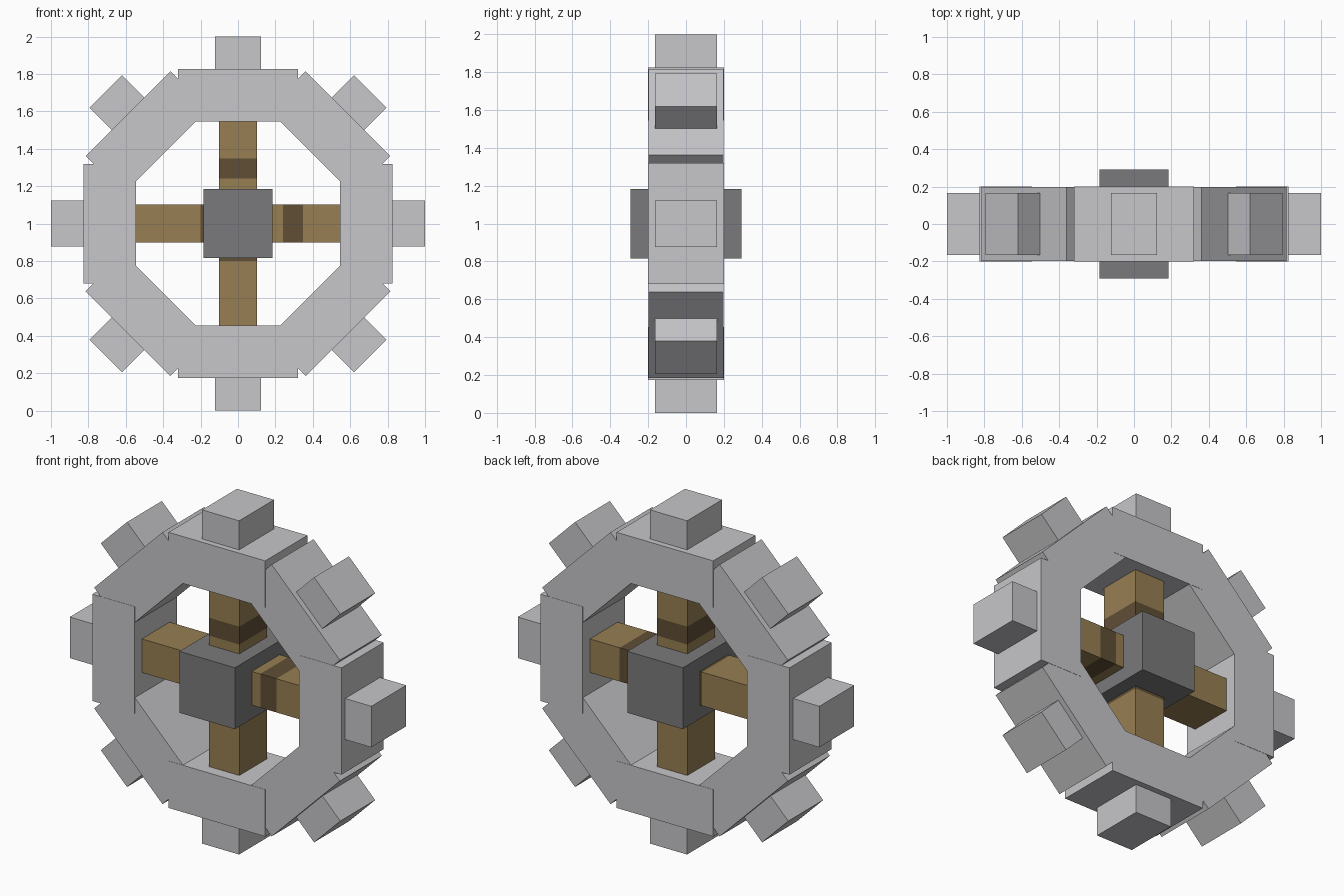
import bpy, bmesh, math
from mathutils import Matrix, Vector

old = bpy.data.objects.get("Cube")
if old:
    bpy.data.objects.remove(old, do_unlink=True)


def material(name, rgb):
    mat = bpy.data.materials.new(name)
    mat.use_nodes = True
    mat.diffuse_color = (*rgb, 1)
    mat.node_tree.nodes["Principled BSDF"].inputs["Base Color"].default_value = (*rgb, 1)
    return mat


LIGHT = material("light_grey", (0.57, 0.57, 0.59))
HUB = material("dark_grey", (0.195, 0.195, 0.2))
WOOD = material("wood", (0.31, 0.21, 0.085))
DARK = material("dark_wood", (0.115, 0.077, 0.036))

CENTRE = Matrix.Translation((0, 0, 1))


def box(name, low, high, mats, angle=0, bands=()):
    """Box between two corners, turned about the axle; bands are darker x ranges."""
    low, high = Vector(low), Vector(high)
    bm = bmesh.new()
    bmesh.ops.create_cube(bm, size=1)
    bmesh.ops.scale(bm, vec=high - low, verts=bm.verts)
    bmesh.ops.translate(bm, vec=(low + high) / 2, verts=bm.verts)
    for x in [edge for band in bands for edge in band]:
        bmesh.ops.bisect_plane(bm, geom=bm.verts[:] + bm.edges[:] + bm.faces[:],
                               plane_co=(x, 0, 0), plane_no=(1, 0, 0))
    for face in bm.faces:
        x = face.calc_center_median().x
        face.material_index = int(any(a < x < b for a, b in bands))
    bm.transform(CENTRE @ Matrix.Rotation(-angle, 4, "Y"))
    mesh = bpy.data.meshes.new(name)
    bm.to_mesh(mesh)
    bm.free()
    for mat in mats:
        mesh.materials.append(mat)
    obj = bpy.data.objects.new(name, mesh)
    bpy.context.collection.objects.link(obj)


# Rim segments and teeth, alternating straight and diagonal
for i in range(8):
    angle = i * math.pi / 4
    diagonal = i % 2
    depth = 0.1985 if diagonal else 0.2
    outer = 0.832 if diagonal else 0.826
    box(f"rim_segment_{i + 1}", (0.545, -depth, -0.32), (outer, depth, 0.32), [LIGHT], angle)
    box(f"tooth_{i + 1}", (0.78, -0.165, -0.123), (1, 0.165, 0.123), [LIGHT], angle)

# Crossed wooden beams with dark bands
BANDS = [(-0.2, -0.095), (0.24, 0.347)]
box("horizontal_beam", (-0.58, -0.132, -0.101), (0.58, 0.132, 0.101), [WOOD, DARK], 0, BANDS)
box("vertical_beam", (-0.58, -0.132, -0.101), (0.58, 0.132, 0.101), [WOOD, DARK],
    math.pi / 2, BANDS)

# Axle block through the middle
box("hub", (-0.184, -0.292, -0.184), (0.184, 0.292, 0.184), [HUB])
